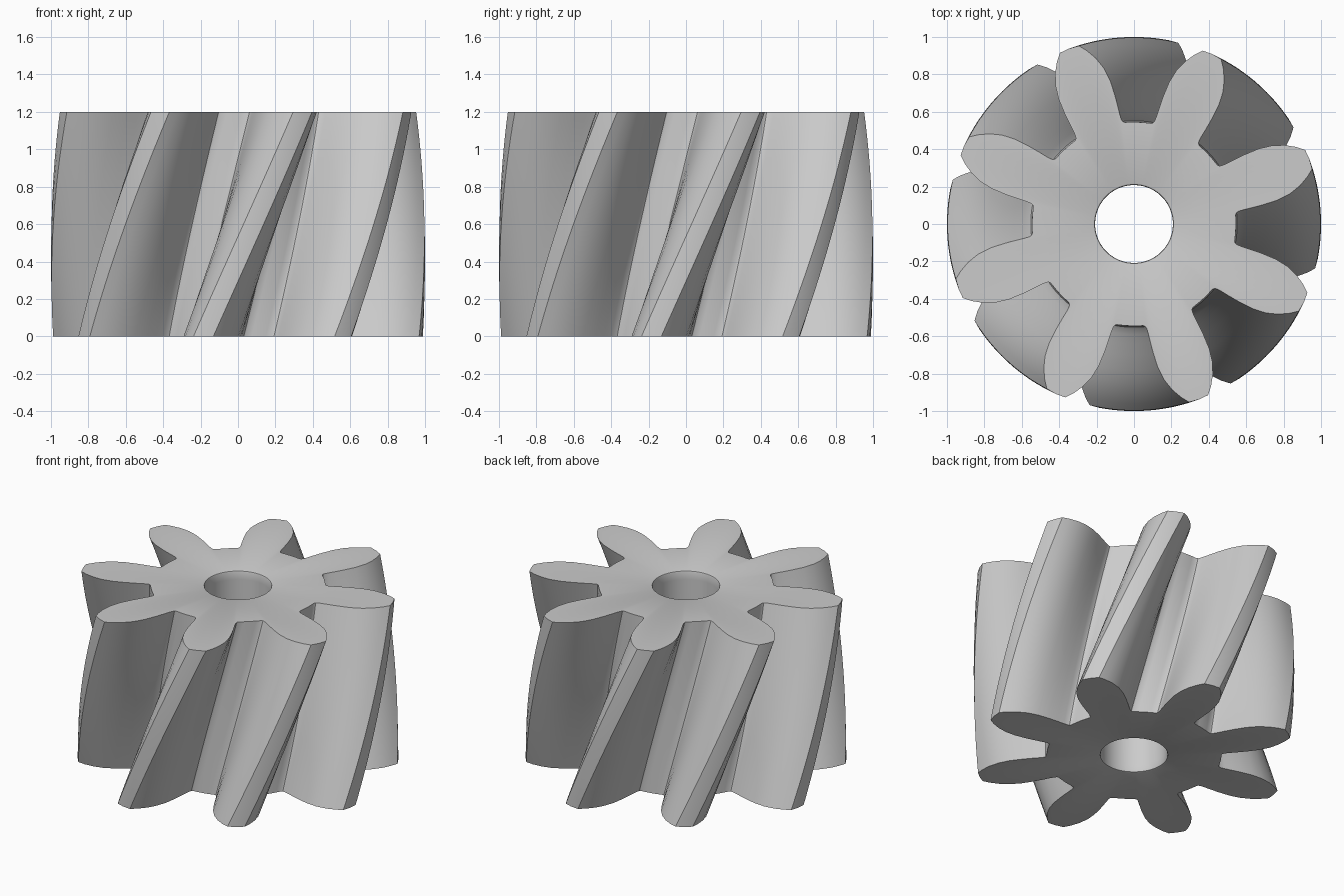
import bpy, bmesh
from math import cos, sin, radians

cube = bpy.data.objects.get("Cube")
if cube:
    bpy.data.objects.remove(cube, do_unlink=True)

TEETH, HEIGHT, LAYERS = 8, 1.2, 24
TWIST = radians(31)          # turn of the teeth from bottom to top
TOP_TOOTH = radians(20.3)    # direction of one tooth on the top face
PITCH = 360 / TEETH
BORE, LIP = 0.208, 0.01

# Half of one tooth gap: radius and angle from the gap's middle, floor to tip
half_gap = [(0.545, 4), (0.546, 7.5), (0.552, 8.6), (0.565, 9.2), (0.59, 9.6),
            (0.64, 10.1), (0.70, 10.7), (0.78, 11.7), (0.85, 13.2),
            (0.91, 15.2), (0.96, 17.4), (0.997, 19.4)]
sector = [(r, -a) for r, a in reversed(half_gap)] + [(0.545, 0)] + half_gap
sector.append((1.0, PITCH / 2))
outline = [(r, radians(a + PITCH * (k - 0.5)))
           for k in range(TEETH) for r, a in sector]

bm = bmesh.new()


def ring(z, radius=None):
    """Outline turned to suit its height, or a circle on the same angles."""
    turn = TOP_TOOTH + TWIST * (z / HEIGHT - 1)
    return [bm.verts.new(((radius or r) * cos(a + turn),
                          (radius or r) * sin(a + turn), z))
            for r, a in outline]


# Toothed outside going up, then the bore with eased edges going down
levels = [HEIGHT * i / LAYERS for i in range(LAYERS + 1)]
rings = [ring(z) for z in levels]
rings.append(ring(HEIGHT, BORE + LIP))
rings.append(ring(HEIGHT - LIP * 0.3, BORE + LIP * 0.3))
rings += [ring(LIP + (HEIGHT - 2 * LIP) * i / LAYERS, BORE)
          for i in range(LAYERS, -1, -1)]
rings.append(ring(LIP * 0.3, BORE + LIP * 0.3))
rings.append(ring(0, BORE + LIP))

# Join every ring to the next; the last joins the first to close the ends
count = len(outline)
for lower, upper in zip(rings, rings[1:] + rings[:1]):
    for i in range(count):
        j = (i + 1) % count
        bm.faces.new((lower[i], lower[j], upper[j], upper[i]))
bmesh.ops.recalc_face_normals(bm, faces=bm.faces[:])

mesh = bpy.data.meshes.new("helical_gear")
bm.to_mesh(mesh)
bm.free()
gear = bpy.data.objects.new("helical_gear", mesh)
bpy.context.collection.objects.link(gear)

# Plain grey metal
grey = bpy.data.materials.new("light_grey")
grey.use_nodes = True
colour = (0.6, 0.6, 0.6, 1)
grey.diffuse_color = colour
grey.node_tree.nodes["Principled BSDF"].inputs["Base Color"].default_value = colour
mesh.materials.append(grey)

# Smooth flanks with crisp tooth and end edges
bpy.ops.object.select_all(action='DESELECT')
gear.select_set(True)
bpy.context.view_layer.objects.active = gear
bpy.ops.object.shade_smooth_by_angle(angle=radians(30))
